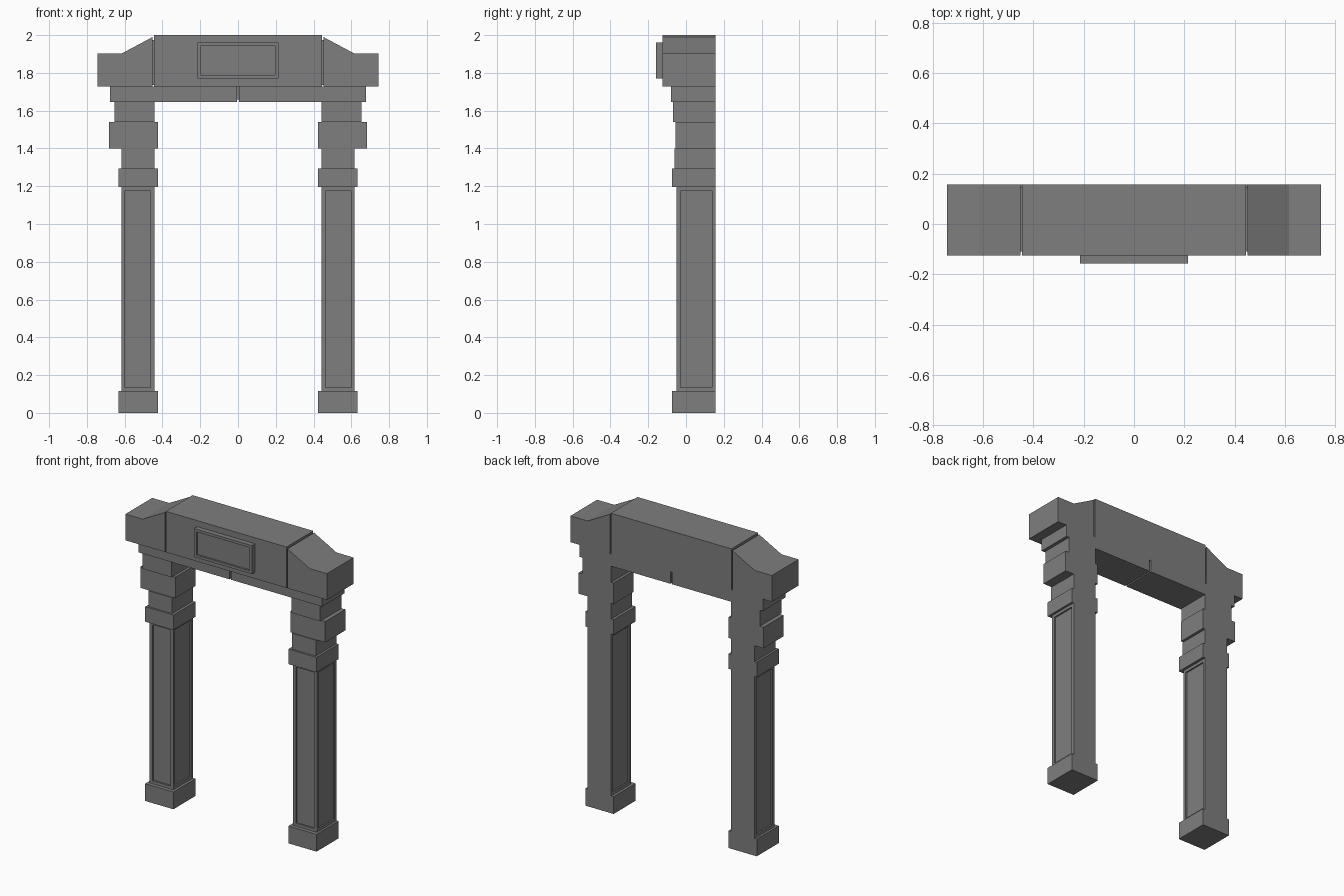
import bpy, bmesh

cube = bpy.data.objects.get("Cube")
if cube:
    bpy.data.objects.remove(cube, do_unlink=True)

# One stone colour
stone = bpy.data.materials.new("grey stone")
stone.use_nodes = True
GREY = (0.21, 0.21, 0.21, 1)
stone.diffuse_color = GREY
stone.node_tree.nodes["Principled BSDF"].inputs["Base Color"].default_value = GREY

BACK = 0.157


def finish(name, bm):
    bmesh.ops.recalc_face_normals(bm, faces=bm.faces)
    mesh = bpy.data.meshes.new(name)
    bm.to_mesh(mesh)
    bm.free()
    mesh.materials.append(stone)
    obj = bpy.data.objects.new(name, mesh)
    bpy.context.collection.objects.link(obj)
    return obj


def prism(name, profile, front, back=BACK, panels=None, border=0.02, depth=0.01):
    """Extrude an x-z profile from front to back; recess faces chosen by panels."""
    bm = bmesh.new()
    face = bm.faces.new([bm.verts.new((x, front, z)) for x, z in profile])
    side = bmesh.ops.extrude_face_region(bm, geom=[face])["geom"]
    for v in side:
        if isinstance(v, bmesh.types.BMVert):
            v.co.y = back
    bmesh.ops.recalc_face_normals(bm, faces=bm.faces)
    if panels:
        chosen = [f for f in bm.faces if panels(f.normal)]
        bmesh.ops.inset_individual(bm, faces=chosen, thickness=border, use_even_offset=True)
        bmesh.ops.inset_individual(bm, faces=chosen, thickness=0, depth=-depth)
    return finish(name, bm)


def block(name, x0, x1, z0, z1, front, back=BACK, **kw):
    return prism(name, [(x0, z0), (x1, z0), (x1, z1), (x0, z1)], front, back, **kw)


def sided(s, x0, x1):
    return sorted((s * x0, s * x1))


# Stacked pillar blocks: name, inner x, outer x, bottom, top, front
STACK = [
    ("base", 0.424, 0.632, 0, 0.115, -0.075),
    ("collar", 0.424, 0.632, 1.195, 1.295, -0.075),
    ("neck", 0.442, 0.617, 1.295, 1.4, -0.062),
    ("capital", 0.424, 0.682, 1.4, 1.54, -0.055),
    ("upper_block", 0.442, 0.655, 1.54, 1.647, -0.07),
]

for side, s in (("left", 1), ("right", -1)):
    for part, x0, x1, z0, z1, front in STACK:
        block(f"{side}_{part}", *sided(s, x0, x1), z0, z1, front)
    # Shaft with recessed panels on the front and both sides
    block(f"{side}_shaft", *sided(s, 0.442, 0.617), 0.115, 1.195, -0.05,
          panels=lambda n: n.y < -0.9 or abs(n.x) > 0.9)
    # Lower beam half
    block(f"{side}_lower_beam", *sided(s, 0.005, 0.677), 1.647, 1.727, -0.08)
    # Sloping shoulder at the end of the top beam
    prism(f"{side}_shoulder",
          [(s * x, z) for x, z in ((0.452, 1.727), (0.743, 1.727), (0.743, 1.902),
                                   (0.617, 1.902), (0.452, 1.99))], -0.125)
    # Recessed joint between shoulder and top beam
    block(f"{side}_joint", *sided(s, 0.435, 0.465), 1.735, 1.975, -0.11, BACK - 0.012)

# Recessed joint in the lower beam
block("lower_joint", -0.02, 0.02, 1.66, 1.74, -0.068, BACK - 0.012)

# Top beam and framed plaque
block("top_beam", -0.445, 0.445, 1.727, 2.0, -0.125)
block("plaque", -0.214, 0.214, 1.77, 1.96, -0.158, -0.12,
      panels=lambda n: n.y < -0.9, border=0.018, depth=0.012)
